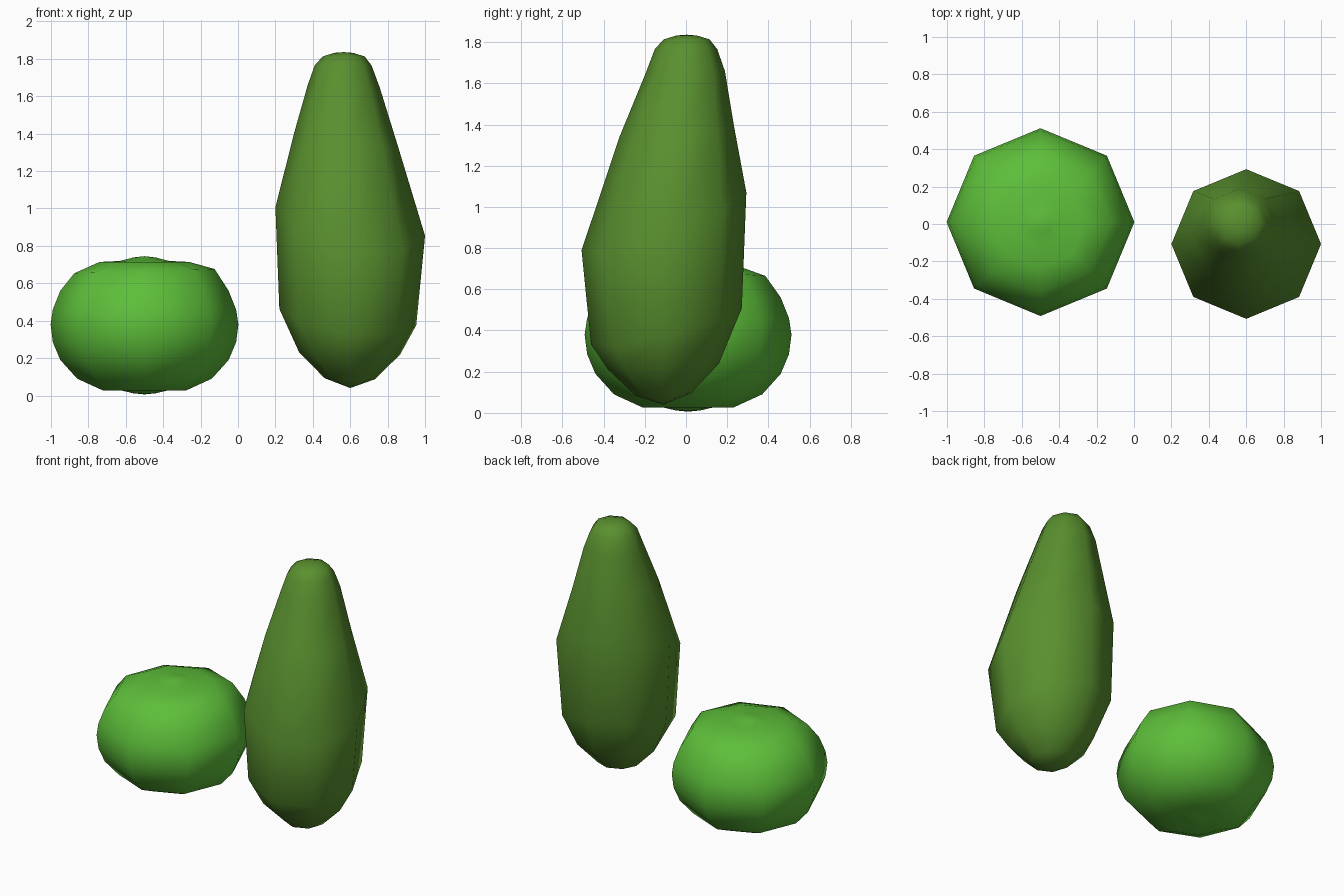
import bpy, bmesh, math

if "Cube" in bpy.data.objects:
    bpy.data.objects.remove(bpy.data.objects["Cube"])


def material(name, rgb):
    m = bpy.data.materials.new(name)
    m.diffuse_color = (*rgb, 1)
    m.use_nodes = True
    m.node_tree.nodes["Principled BSDF"].inputs["Base Color"].default_value = m.diffuse_color
    return m


def loft(name, bottom, rings, top, mat):
    """Octagonal smooth loft. Ring = (cx, cy, cz, radius, z slope in x, z slope in y)."""
    bm = bmesh.new()
    loops = []
    for cx, cy, cz, r, sx, sy in rings:
        loop = []
        for i in range(8):
            a = i * math.pi / 4
            dx, dy = r * math.cos(a), r * math.sin(a)
            loop.append(bm.verts.new((cx + dx, cy + dy, cz + sx * dx + sy * dy)))
        loops.append(loop)
    lo, hi = bm.verts.new(bottom), bm.verts.new(top)
    for i in range(8):
        j = (i + 1) % 8
        for a, b in zip(loops, loops[1:]):
            bm.faces.new((a[i], a[j], b[j], b[i]))
        bm.faces.new((lo, loops[0][j], loops[0][i]))
        bm.faces.new((hi, loops[-1][i], loops[-1][j]))
    bmesh.ops.recalc_face_normals(bm, faces=bm.faces)
    for f in bm.faces:
        f.smooth = True
    me = bpy.data.meshes.new(name)
    bm.to_mesh(me)
    bm.free()
    me.materials.append(mat)
    ob = bpy.data.objects.new(name, me)
    bpy.context.collection.objects.link(ob)
    return ob


bright = material("bright green", (0.11, 0.52, 0.042))
olive = material("olive green", (0.10, 0.28, 0.028))

# Squat round fruit with a small raised button at both ends
profile = [(0.06, 0.012), (0.12, 0.026), (0.22, 0.026), (0.36, 0.09), (0.45, 0.19),
           (0.49, 0.285), (0.502, 0.38), (0.49, 0.46), (0.45, 0.56), (0.375, 0.665),
           (0.24, 0.714), (0.13, 0.720), (0.06, 0.738)]
loft("round_fruit", (-0.5, 0.01, 0.006),
     [(-0.5, 0.01, z, r, 0.03 if r > 0.3 and z > 0.6 else 0, 0) for r, z in profile],
     (-0.5, 0.01, 0.745), bright)

# Tall leaning fruit, rings tilted with the lean
loft("long_fruit", (0.6, -0.11, 0.04),
     [(0.598, -0.11, 0.09, 0.135, -0.02, 0.05),
      (0.597, -0.11, 0.225, 0.27, -0.02, 0.05),
      (0.587, -0.095, 0.42, 0.366, -0.12, 0.24),
      (0.6, -0.107, 0.93, 0.40, -0.19, 0.35),
      (0.577, -0.045, 1.37, 0.277, -0.12, 0.10),
      (0.565, -0.003, 1.655, 0.192, -0.03, 0.02),
      (0.562, 0.0, 1.765, 0.152, 0, 0),
      (0.565, 0.003, 1.813, 0.112, 0, 0),
      (0.565, 0.003, 1.832, 0.05, 0, 0)],
     (0.565, 0.003, 1.836), olive)
